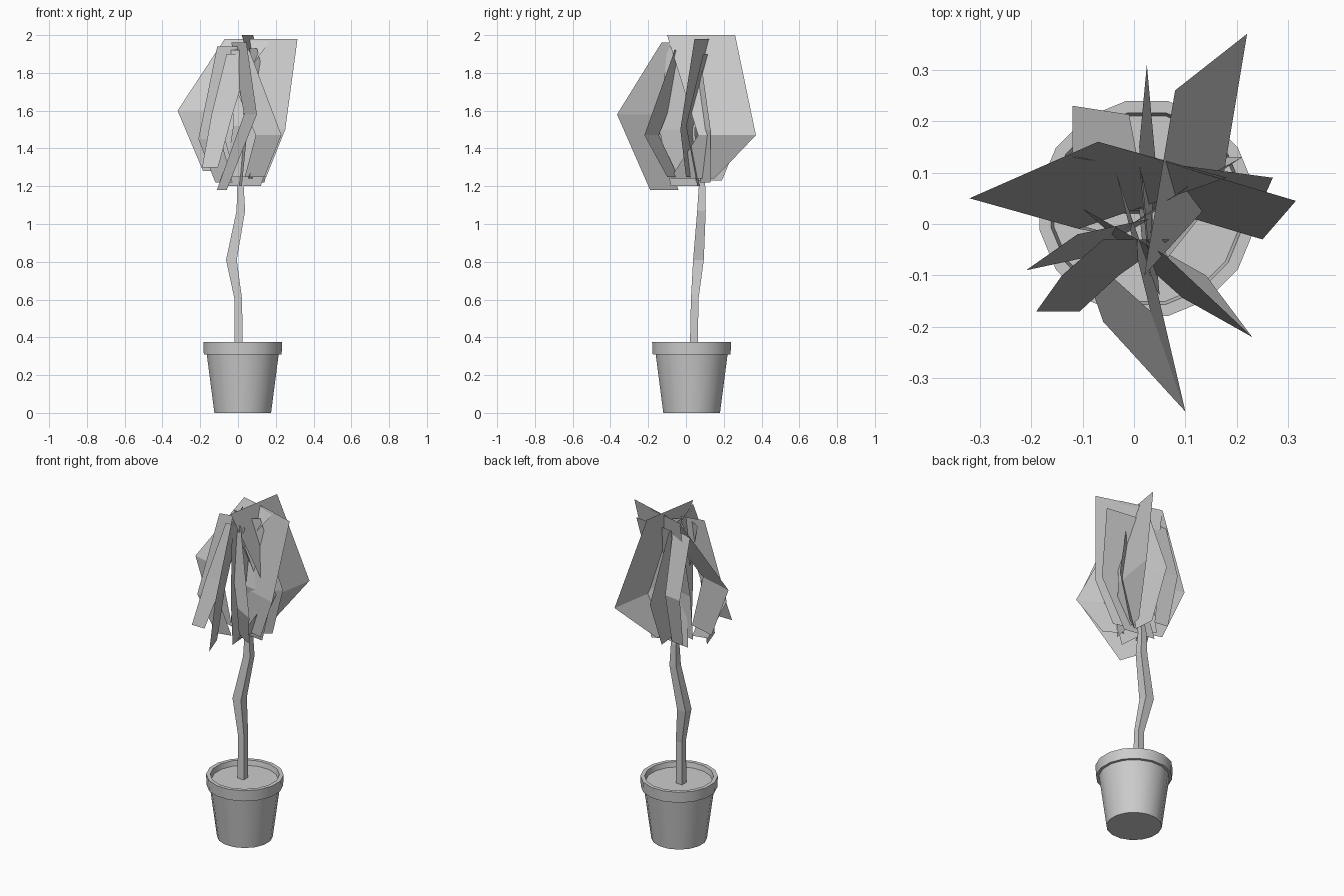
import bpy, bmesh, math
from mathutils import Vector


def make_object(name, verts, faces, smooth=False):
    mesh = bpy.data.meshes.new(name)
    mesh.from_pydata(verts, [], faces)
    mesh.update()
    obj = bpy.data.objects.new(name, mesh)
    bpy.context.collection.objects.link(obj)
    if smooth:
        bpy.ops.object.select_all(action='DESELECT')
        obj.select_set(True)
        bpy.context.view_layer.objects.active = obj
        bpy.ops.object.shade_smooth_by_angle(angle=math.radians(35))
    return obj


def rings(name, stations, sides, smooth=False):
    # Each station is (x, y, z, radius); both ends are capped
    verts, faces = [], []
    for x, y, z, r in stations:
        for i in range(sides):
            a = 2 * math.pi * (i + 0.5) / sides
            verts.append((x + r * math.cos(a), y + r * math.sin(a), z))
    n = len(stations)
    for k in range(n - 1):
        for i in range(sides):
            j = (i + 1) % sides
            faces.append((k * sides + i, k * sides + j,
                          (k + 1) * sides + j, (k + 1) * sides + i))
    faces.append(tuple(reversed(range(sides))))
    faces.append(tuple(range((n - 1) * sides, n * sides)))
    return make_object(name, verts, faces, smooth)


# Pot with rim, and soil closing the inside
PX, PY = 0.025, 0.03
profile = [(0.153, 0), (0.194, 0.31), (0.21, 0.31), (0.213, 0.375),
           (0.19, 0.375), (0.184, 0.345)]
rings("flower_pot", [(PX, PY, z, r) for r, z in profile], 16, True)

# Crooked trunk
rings("trunk", [(0.003, 0.042, 0.34, 0.03), (0.002, 0.046, 0.6, 0.028),
                (-0.035, 0.066, 0.81, 0.04), (0.015, 0.082, 1.07, 0.032),
                (0.013, 0.085, 1.2, 0.024), (0.03, 0.06, 1.45, 0.015)], 4)

# Folded leaf cards: middle corner, width vector, top corner, bottom corner
cards = [
    ((0.22, 0.37, 1.47), (-0.06, -0.36), (0.08, 0.26, 2.00), (0.09, 0.15, 1.24)),
    ((0.10, -0.365, 1.58), (-0.08, 0.23), (0.045, -0.13, 1.96), (-0.06, -0.19, 1.18)),
    ((0.25, -0.03, 1.50), (-0.385, 0.115), (0.315, 0.045, 1.98), (0.15, 0.0, 1.25)),
    ((-0.32, 0.05, 1.60), (0.25, -0.07), (-0.07, 0.16, 1.98), (-0.185, 0.02, 1.28)),
    ((0.23, -0.22, 1.47), (-0.16, 0.09), (0.06, -0.06, 1.92), (0.14, -0.10, 1.25)),
    ((-0.21, -0.09, 1.45), (0.14, 0.03), (-0.11, -0.02, 1.94), (-0.12, -0.04, 1.22)),
    ((-0.14, -0.10, 1.58), (0.13, 0.0), (-0.06, -0.03, 1.90), (-0.19, -0.17, 1.30)),
    ((-0.12, 0.23, 1.55), (0.13, -0.02), (-0.12, 0.13, 1.90), (-0.10, 0.17, 1.25)),
    ((0.23, 0.00, 1.52), (-0.30, 0.04), (0.27, 0.09, 1.90), (0.12, 0.06, 1.20)),
    ((0.025, 0.31, 1.52), (0.02, -0.22), (0.01, 0.15, 1.90), (0.03, 0.19, 1.23)),
    ((0.21, 0.13, 1.50), (-0.12, -0.08), (0.10, 0.07, 1.93), (0.14, 0.13, 1.22)),
    ((0.05, -0.14, 1.50), (-0.02, 0.22), (0.03, -0.10, 1.93), (0.02, -0.08, 1.20)),
]
verts, faces = [], []
for mid, width, top, bottom in cards:
    w = Vector((*width, 0))
    m, t, b = Vector(mid), Vector(top), Vector(bottom)
    s = len(verts)
    verts += [b, b + 0.65 * w, m, m + 0.85 * w, t, t + w]
    faces += [(s, s + 1, s + 3, s + 2), (s + 2, s + 3, s + 5, s + 4)]
make_object("leaf_cards", verts, faces)
